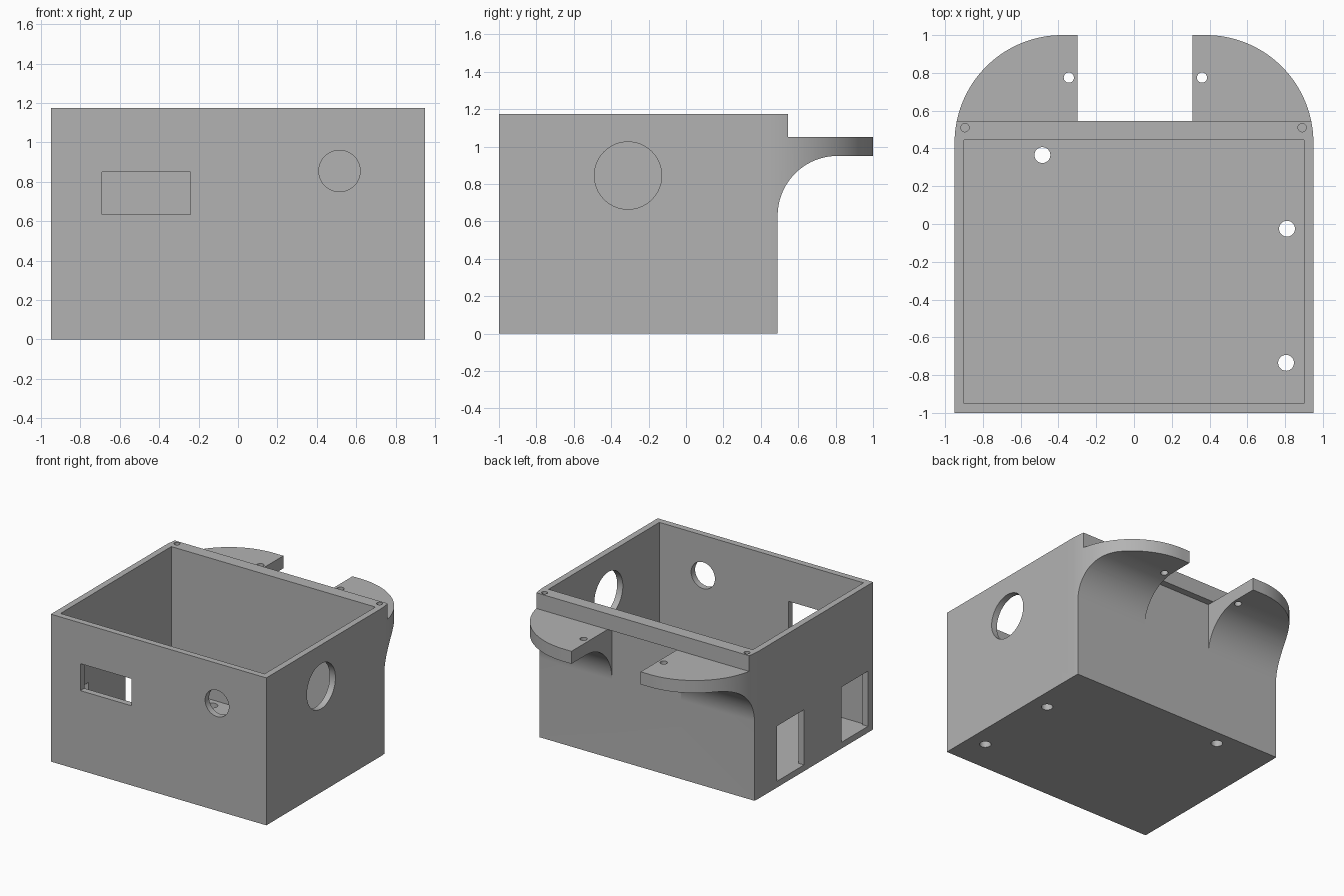
import bpy, bmesh, math
from mathutils import Vector, Matrix

if "Cube" in bpy.data.objects:
    bpy.data.objects.remove(bpy.data.objects["Cube"])

grey = bpy.data.materials.new("plain grey")
grey.use_nodes = True
colour = (0.45, 0.45, 0.45, 1)
grey.diffuse_color = colour
grey.node_tree.nodes["Principled BSDF"].inputs["Base Color"].default_value = colour

HALF, TOP, WALL = 0.95, 1.175, 0.05
BACK, RIM = 0.49, 0.545          # rear wall face and rim overhang
TAB_LOW, TAB_TOP = 0.95, 1.05    # heights of the rear tabs


def make(name, bm):
    bmesh.ops.recalc_face_normals(bm, faces=bm.faces)
    mesh = bpy.data.meshes.new(name)
    bm.to_mesh(mesh)
    bm.free()
    mesh.materials.append(grey)
    obj = bpy.data.objects.new(name, mesh)
    bpy.context.collection.objects.link(obj)
    return obj


def prism(name, points, push):
    bm = bmesh.new()
    face = bm.faces.new([bm.verts.new(p) for p in points])
    new = bmesh.ops.extrude_face_region(bm, geom=[face])["geom"]
    verts = [v for v in new if isinstance(v, bmesh.types.BMVert)]
    bmesh.ops.translate(bm, verts=verts, vec=push)
    return make(name, bm)


def block(name, low, high):
    x, y, z = low
    X, Y, Z = high
    return prism(name, [(x, y, z), (X, y, z), (X, Y, z), (x, Y, z)], (0, 0, Z - z))


def drill(name, centre, radius, depth, axis="Z", sides=48):
    bm = bmesh.new()
    turn = {"X": Matrix.Rotation(math.pi / 2, 4, "Y"),
            "Y": Matrix.Rotation(math.pi / 2, 4, "X"), "Z": Matrix()}[axis]
    bmesh.ops.create_cone(bm, cap_ends=True, segments=sides, radius1=radius,
                          radius2=radius, depth=depth,
                          matrix=Matrix.Translation(centre) @ turn)
    return make(name, bm)


def arc(cx, cy, r, start, end, steps=32):
    angles = [math.radians(start + (end - start) * i / steps) for i in range(steps + 1)]
    return [(cx + r * math.cos(a), cy + r * math.sin(a)) for a in angles]


def combine(target, tool, operation="DIFFERENCE"):
    mod = target.modifiers.new(tool.name, "BOOLEAN")
    mod.operation, mod.solver, mod.object = operation, "EXACT", tool
    bpy.context.view_layer.objects.active = target
    bpy.ops.object.modifier_apply(modifier=mod.name)
    bpy.data.objects.remove(tool)


# Side profile of the box with its curved bracket, rim and rear tab
r = 0.32
side = [(-1, 0), (BACK, 0)] + arc(BACK + r, TAB_LOW - r, r, 180, 90)
side += [(1, TAB_LOW), (1, TAB_TOP), (RIM, TAB_TOP), (RIM, TOP), (-1, TOP)]
box = prism("enclosure_box", [(-1.1, y, z) for y, z in side], (2.2, 0, 0))

# Plan outline that rounds the rear tabs
R = 0.57
plan = [(-HALF, -1.1), (HALF, -1.1)]
plan += arc(HALF - R, 1 - R, R, 0, 90, 48) + arc(R - HALF, 1 - R, R, 90, 180, 48)
combine(box, prism("plan_cut", [(x, y, -0.1) for x, y in plan], (0, 0, 1.5)), "INTERSECT")

# Gap between the tabs, leaving the rim, and the open cavity
combine(box, block("gap_lower", (-0.3, BACK, 0.2), (0.31, 1.2, TAB_TOP)))
combine(box, block("gap_upper", (-0.3, RIM, 0.9), (0.31, 1.2, 1.1)))
combine(box, block("cavity", (WALL - HALF, WALL - 1, WALL), (HALF - WALL, BACK - WALL + 0.005, 1.4)))

# Front openings
combine(box, block("front_window", (-0.69, -1.2, 0.635), (-0.24, -0.9, 0.85)))
combine(box, drill("front_hole", (0.515, -1, 0.855), 0.105, 0.3, "Y"))

# Side openings
combine(box, drill("side_hole", (HALF, -0.31, 0.845), 0.18, 0.3, "X", 64))
for low, high in ((-0.13, 0.21), (-0.935, -0.6)):
    combine(box, block("side_window", (-1.1, low, WALL), (-0.85, high, 0.49)))

# Floor, tab and blind rim holes
for x, y in ((-0.485, 0.365), (0.81, -0.025), (0.805, -0.735)):
    combine(box, drill("floor_hole", (x, y, 0), 0.042, 0.3))
for x in (-0.345, 0.36):
    combine(box, drill("tab_hole", (x, 0.775, 1), 0.027, 0.4))
for x in (-0.895, 0.89):
    combine(box, drill("rim_hole", (x, 0.51, TOP), 0.022, 0.4))

# Smooth curves, sharp edges
bpy.ops.object.select_all(action="DESELECT")
box.select_set(True)
bpy.context.view_layer.objects.active = box
bpy.ops.object.shade_smooth_by_angle(angle=math.radians(30))
